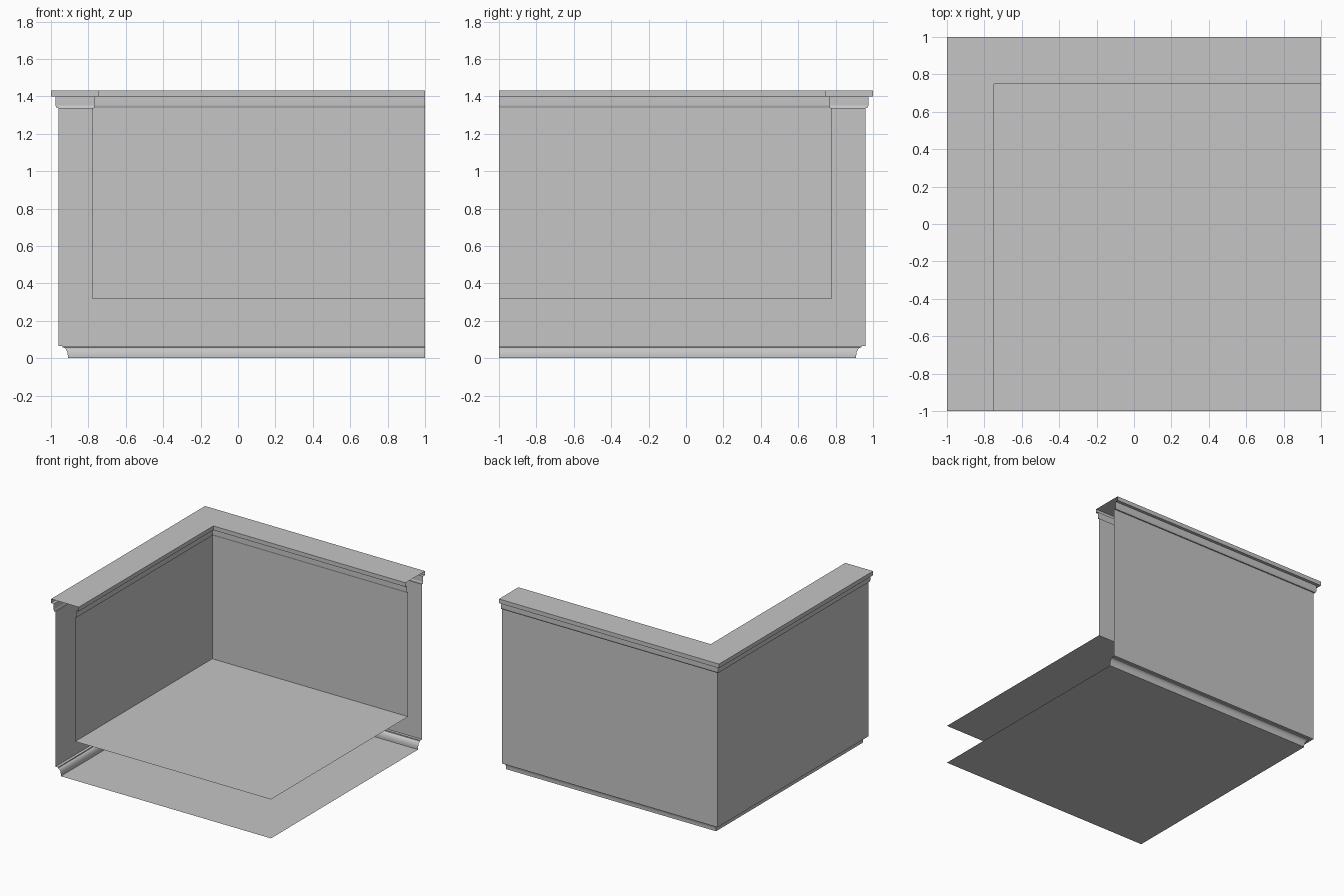
import bpy
import bmesh
import math

cube = bpy.data.objects.get("Cube")
if cube:
    bpy.data.objects.remove(cube, do_unlink=True)

stone = bpy.data.materials.new("plain_grey")
stone.use_nodes = True
GREY = (0.56, 0.56, 0.56, 1)
stone.diffuse_color = GREY
stone.node_tree.nodes["Principled BSDF"].inputs["Base Color"].default_value = GREY


def finish(name, bm):
    mesh = bpy.data.meshes.new(name)
    bm.to_mesh(mesh)
    bm.free()
    mesh.materials.append(stone)
    obj = bpy.data.objects.new(name, mesh)
    bpy.context.collection.objects.link(obj)
    return obj


def corner_sweep(name, profile):
    """Sweep (offset, height) points along the mitred L of left-open walls."""
    bm = bmesh.new()
    rows = [[bm.verts.new(p) for p in ((d, -1, z), (d, -d, z), (1, -d, z))]
            for d, z in profile]
    for low, high in zip(rows, rows[1:]):
        for j in range(2):
            bm.faces.new((low[j], high[j], high[j + 1], low[j + 1]))
    return finish(name, bm)


def sheet(name, d, z, up):
    """Horizontal square reaching from the wall offset to the open corner."""
    bm = bmesh.new()
    pts = [(d, -1, z), (1, -1, z), (1, -d, z), (d, -d, z)]
    if not up:
        pts.reverse()
    bm.faces.new([bm.verts.new(p) for p in pts])
    return finish(name, bm)


# Heights shared by neighbouring parts
PLINTH, WALL, CORNICE, TOP, FLOOR = 0.065, 1.338, 1.398, 1.432, 0.32
OUT, IN = -0.96, -0.78

# Base: underside and coved plinth
sheet("base_underside", -0.91, 0, False)
steps = 8
cove = [(-0.91, 0)]
for i in range(steps + 1):
    t = math.pi / 2 * i / steps
    cove.append((-0.91 - 0.027 * (1 - math.cos(t)), 0.012 + 0.046 * math.sin(t)))
cove += [(-0.937, PLINTH), (OUT, PLINTH)]
plinth = corner_sweep("plinth_moulding", cove)
bpy.ops.object.select_all(action='DESELECT')
plinth.select_set(True)
bpy.context.view_layer.objects.active = plinth
bpy.ops.object.shade_smooth_by_angle(angle=math.radians(30))

# Outer shell of the two walls
corner_sweep("outer_wall", [(OUT, PLINTH), (OUT, WALL)])
corner_sweep("outer_cornice", [(OUT, WALL), (-0.97, WALL), (-0.975, WALL + 0.012),
                               (-0.975, CORNICE)])

# Flat coping with overhanging lips on both sides
corner_sweep("coping", [(-0.975, CORNICE), (-1, CORNICE), (-1, TOP),
                        (-0.748, TOP), (-0.748, CORNICE), (-0.768, CORNICE)])

# Inner shell and raised floor
corner_sweep("inner_cornice", [(-0.768, CORNICE), (-0.768, WALL + 0.012),
                               (-0.772, WALL), (IN, WALL)])
corner_sweep("inner_wall", [(IN, WALL), (IN, FLOOR)])
sheet("raised_floor", IN, FLOOR, True)
